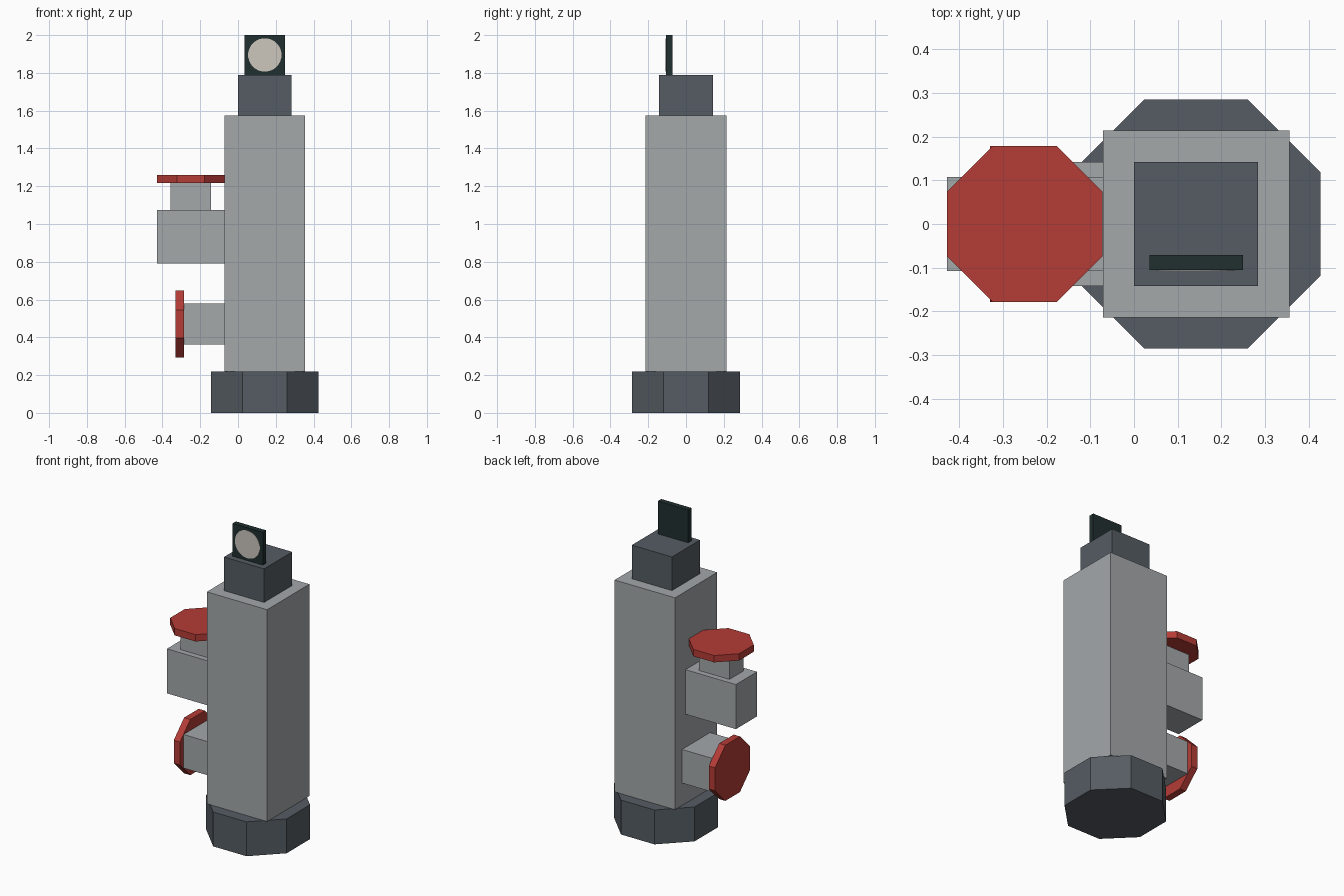
import bpy
import math
from mathutils import Matrix, Vector

default = bpy.data.objects.get("Cube")
if default:
    bpy.data.objects.remove(default, do_unlink=True)


def material(name, srgb):
    """Flat material from 0-255 display values, stored as linear."""
    lin = [((c / 255 + 0.055) / 1.055) ** 2.4 for c in srgb]
    mat = bpy.data.materials.new(name)
    mat.use_nodes = True
    mat.diffuse_color = (*lin, 1)
    bsdf = mat.node_tree.nodes["Principled BSDF"]
    bsdf.inputs["Base Color"].default_value = (*lin, 1)
    bsdf.inputs["Roughness"].default_value = 0.8
    return mat


LIGHT = material("light grey", (164, 168, 170))
DARK = material("slate grey", (85, 92, 99))
RED = material("valve red", (181, 60, 54))
BLACK = material("dark panel", (33, 47, 47))
CREAM = material("dial cream", (204, 199, 190))


def finish(name, mat):
    obj = bpy.context.object
    obj.name = obj.data.name = name
    obj.data.materials.append(mat)
    return obj


def box(name, mat, low, high):
    low, high = Vector(low), Vector(high)
    bpy.ops.mesh.primitive_cube_add(size=1, location=(low + high) / 2)
    obj = finish(name, mat)
    size = high - low
    obj.data.transform(Matrix.Diagonal((*size, 1)))
    return obj


def disc(name, mat, centre, apothem, depth, axis="Z", sides=8):
    """Prism with flat sides turned to the main axes."""
    bpy.ops.mesh.primitive_cylinder_add(
        vertices=sides, radius=apothem / math.cos(math.pi / sides),
        depth=depth, location=centre)
    obj = finish(name, mat)
    obj.data.transform(Matrix.Rotation(math.pi / sides, 4, "Z"))
    if axis != "Z":
        obj.data.transform(Matrix.Rotation(math.pi / 2, 4, "Y" if axis == "X" else "X"))
    return obj


CX = 0.142  # column axis

# Base, column and cap
disc("base", DARK, (CX, 0, 0.11), 0.285, 0.22)
box("column", LIGHT, (CX - 0.2135, -0.2135, 0.22), (CX + 0.2135, 0.2135, 1.575))
box("cap", DARK, (CX - 0.142, -0.142, 1.575), (CX + 0.142, 0.142, 1.79))

# Gauge plate with its painted dial
box("gauge_plate", BLACK, (CX - 0.107, -0.105, 1.79), (CX + 0.107, -0.071, 2))
disc("gauge_dial", CREAM, (CX, -0.106, 1.895), 0.088, 0.004, "Y", 24)

# Upper valve: side block, stem and flat wheel
box("upper_valve_block", LIGHT, (-0.428, -0.107, 0.79), (-0.07, 0.107, 1.075))
box("upper_valve_stem", LIGHT, (-0.357, -0.071, 1.075), (-0.143, 0.071, 1.216))
disc("upper_valve_wheel", RED, (-0.25, 0, 1.238), 0.178, 0.044)

# Lower valve: side block and upright wheel
box("lower_valve_block", LIGHT, (-0.286, -0.142, 0.363), (-0.07, 0.142, 0.578))
disc("lower_valve_wheel", RED, (-0.308, 0, 0.47), 0.178, 0.044, "X")
